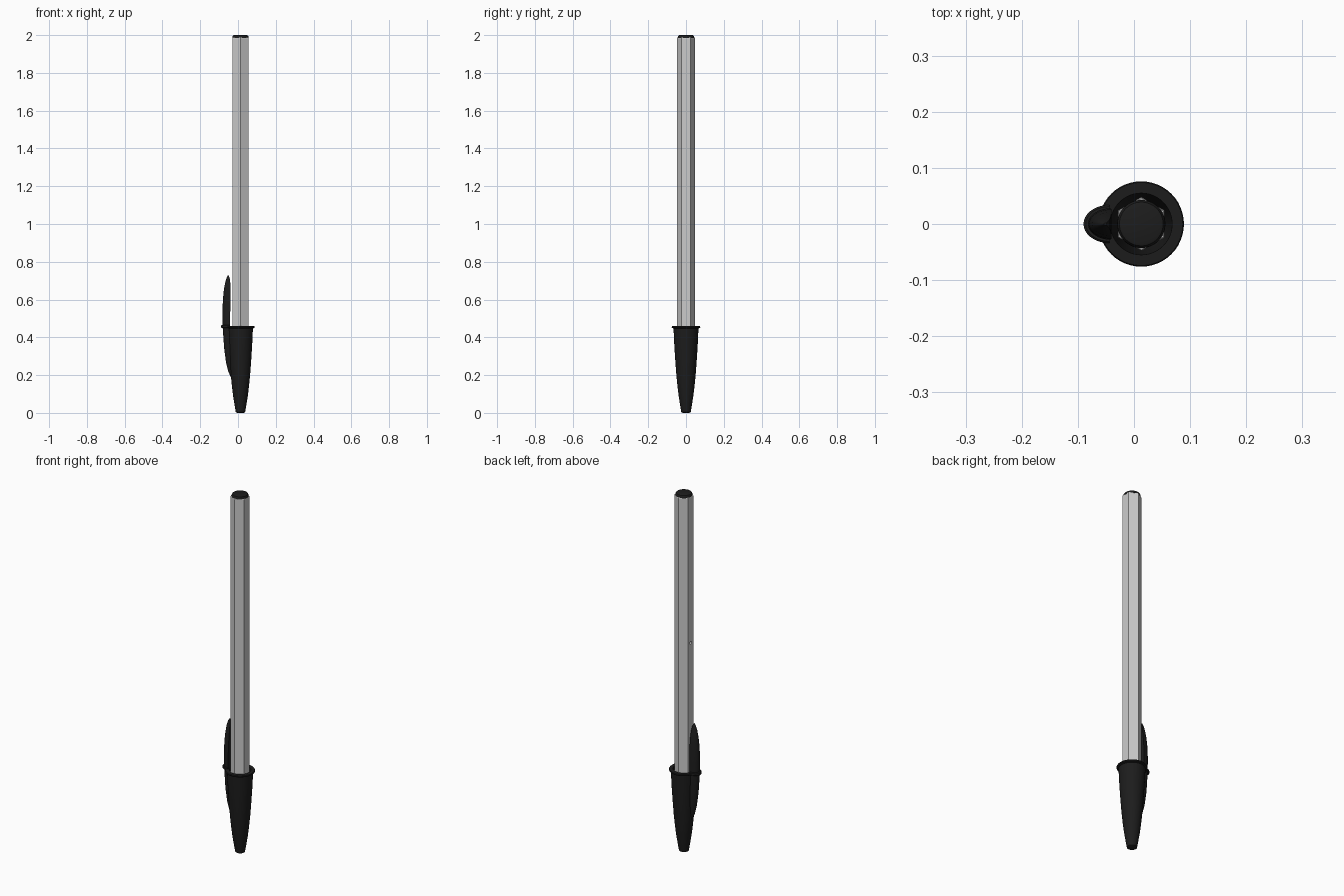
import bpy, math

if "Cube" in bpy.data.objects:
    bpy.data.objects.remove(bpy.data.objects["Cube"])

CX = 0.013  # pen axis

def material(name, rgb):
    m = bpy.data.materials.new(name)
    m.diffuse_color = (*rgb, 1)
    m.use_nodes = True
    m.node_tree.nodes["Principled BSDF"].inputs["Base Color"].default_value = m.diffuse_color
    return m

BLACK = material("black_plastic", (0.012, 0.012, 0.012))
BRASS = material("brass", (0.6, 0.45, 0.2))

def make(name, verts, faces, mat=None, angle=35):
    me = bpy.data.meshes.new(name)
    me.from_pydata(verts, [], faces)
    ob = bpy.data.objects.new(name, me)
    bpy.context.collection.objects.link(ob)
    if mat:
        me.materials.append(mat)
    bpy.ops.object.select_all(action='DESELECT')
    bpy.context.view_layer.objects.active = ob
    ob.select_set(True)
    bpy.ops.object.mode_set(mode='EDIT')
    bpy.ops.mesh.select_all(action='SELECT')
    bpy.ops.mesh.normals_make_consistent(inside=False)
    bpy.ops.object.mode_set(mode='OBJECT')
    if angle:
        bpy.ops.object.shade_smooth_by_angle(angle=math.radians(angle))
    return ob

def loft(name, rings, mat=None, angle=35):
    """Skin equal-length rings and cap both ends."""
    n = len(rings[0])
    verts = [v for r in rings for v in r]
    faces = [(k*n + i, k*n + (i+1) % n, (k+1)*n + (i+1) % n, (k+1)*n + i)
             for k in range(len(rings) - 1) for i in range(n)]
    faces += [tuple(range(n))[::-1], tuple(range(len(verts) - n, len(verts)))]
    return make(name, verts, faces, mat, angle)

def lathe(name, profile, mat=None, n=48, angle=35):
    """Revolve (radius, z) pairs around the pen axis; first corner points to -y."""
    rings = [[(CX + r*math.sin(2*math.pi*i/n), -r*math.cos(2*math.pi*i/n), z)
              for i in range(n)] for r, z in profile]
    return loft(name, rings, mat, angle)

# hexagonal barrel, bored out and with a vent hole on the clip side
barrel = lathe("barrel", [(0.048, 0.33), (0.048, 1.983), (0.046, 1.987)], n=6, angle=None)
bore = lathe("bore_cutter", [(0.031, 0.2), (0.031, 2.1)], n=32)
bpy.ops.mesh.primitive_cylinder_add(vertices=20, radius=0.008, depth=0.05,
                                    location=(CX - 0.045, 0, 1.17),
                                    rotation=(0, math.pi/2, 0))
vent = bpy.context.object
vent.name = "vent_cutter"
for cutter in (bore, vent):
    mod = barrel.modifiers.new(cutter.name, 'BOOLEAN')
    mod.object = cutter
    mod.solver = 'EXACT'
    cutter.hide_render = True
    cutter.hide_set(True)

# end plug
lathe("end_plug", [(0.03, 1.92), (0.03, 1.985), (0.043, 1.985), (0.0425, 1.992),
                   (0.039, 1.998), (0.034, 2.0)], BLACK)

# ink tube, nib holder and writing tip
lathe("ink_tube", [(0.016, 0.3), (0.016, 1.85)], BLACK, n=24)
lathe("nib_holder", [(0.031, 0.42), (0.031, 0.33), (0.028, 0.32), (0.014, 0.16)], BLACK, n=32)
lathe("writing_tip", [(0.011, 0.17), (0.010, 0.13), (0.004, 0.09)], BRASS, n=24)

# hollow cap with rim flange
lathe("cap", [(0.018, 0.0), (0.025, 0.004), (0.031, 0.04), (0.039, 0.09), (0.045, 0.14),
              (0.051, 0.2), (0.057, 0.28), (0.062, 0.36), (0.066, 0.447),
              (0.074, 0.450), (0.076, 0.4545), (0.074, 0.459), (0.055, 0.459),
              (0.050, 0.33), (0.037, 0.12), (0.022, 0.05)], BLACK)

def d_ring(z, x_in, x_out, w, n=16):
    """Half-ellipse bulging to -x with a flat back."""
    return [(x_in - (x_in - x_out)*math.sin(math.pi*i/n), w*math.cos(math.pi*i/n), z)
            for i in range(n + 1)]

# pocket clip: blends out of the cap, ends in a pointed tongue
loft("clip", [d_ring(*s) for s in [
    (0.185, -0.030, -0.036, 0.004), (0.22, -0.030, -0.052, 0.013),
    (0.27, -0.036, -0.064, 0.020), (0.34, -0.042, -0.073, 0.025),
    (0.45, -0.042, -0.081, 0.028), (0.54, -0.041, -0.082, 0.028),
    (0.60, -0.040, -0.080, 0.026), (0.65, -0.040, -0.075, 0.021),
    (0.69, -0.041, -0.068, 0.014), (0.715, -0.044, -0.060, 0.007),
    (0.727, -0.049, -0.054, 0.002)]], BLACK)

# flange bump around the clip
loft("clip_flange", [d_ring(*s) for s in [
    (0.449, -0.044, -0.086, 0.031), (0.452, -0.044, -0.090, 0.034),
    (0.462, -0.044, -0.090, 0.034), (0.465, -0.044, -0.086, 0.031)]], BLACK)
